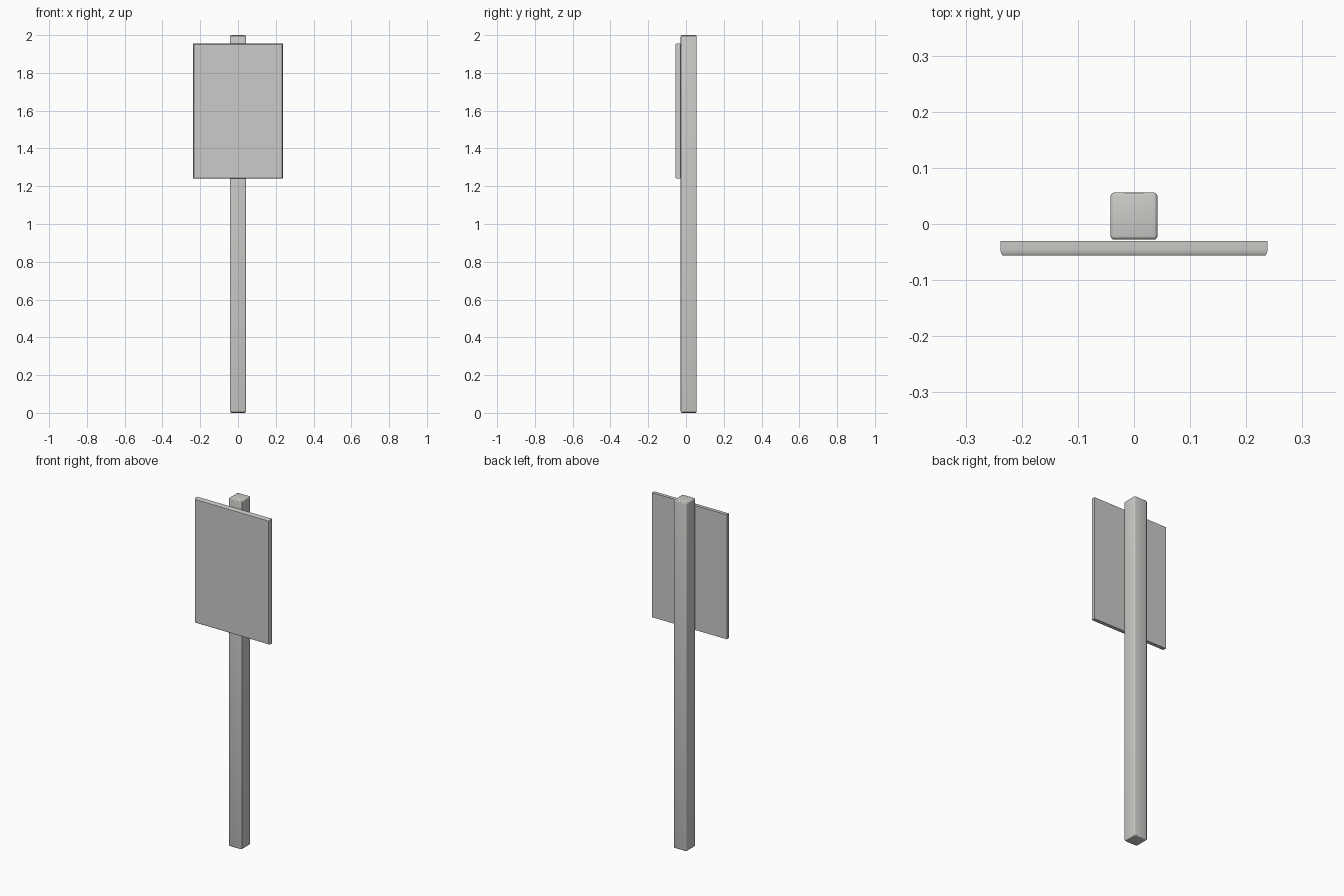
import bpy
import bmesh
from math import radians

default = bpy.data.objects.get("Cube")
if default:
    bpy.data.objects.remove(default, do_unlink=True)


def make_material(name, colour):
    mat = bpy.data.materials.new(name)
    mat.use_nodes = True
    mat.diffuse_color = colour
    mat.node_tree.nodes["Principled BSDF"].inputs["Base Color"].default_value = colour
    return mat


def add_object(name, bm, mat, angle):
    bmesh.ops.recalc_face_normals(bm, faces=bm.faces)
    mesh = bpy.data.meshes.new(name)
    bm.to_mesh(mesh)
    bm.free()
    mesh.materials.append(mat)
    obj = bpy.data.objects.new(name, mesh)
    bpy.context.collection.objects.link(obj)
    bpy.ops.object.select_all(action="DESELECT")
    obj.select_set(True)
    bpy.context.view_layer.objects.active = obj
    bpy.ops.object.shade_smooth_by_angle(angle=radians(angle))
    return obj


grey = make_material("light grey", (0.6, 0.6, 0.58, 1))

# Square post with softened edges
bm = bmesh.new()
bmesh.ops.create_cube(bm, size=1)
bmesh.ops.scale(bm, vec=(0.084, 0.084, 2), verts=bm.verts)
bmesh.ops.translate(bm, vec=(0, 0.014, 1), verts=bm.verts)
bmesh.ops.bevel(bm, geom=bm.edges[:], offset=0.007, segments=3,
                profile=0.5, affect="EDGES")
add_object("post", bm, grey, 20)

# Sign board: rectangular rings from the flat back to the rounded front rim
HALF_WIDTH, BOTTOM, TOP = 0.238, 1.24, 1.955
RIM = [(0, -0.030), (0, -0.045), (0.001, -0.052), (0.004, -0.056)]  # inset, y
bm = bmesh.new()
rings = []
for inset, y in RIM:
    w, low, high = HALF_WIDTH - inset, BOTTOM + inset, TOP - inset
    rings.append([bm.verts.new((x, y, z))
                  for x, z in ((-w, low), (w, low), (w, high), (-w, high))])
for a, b in zip(rings, rings[1:]):
    for i in range(4):
        j = (i + 1) % 4
        bm.faces.new((a[i], a[j], b[j], b[i]))
bm.faces.new(rings[0])
bm.faces.new(rings[-1])
add_object("sign_board", bm, grey, 50)
